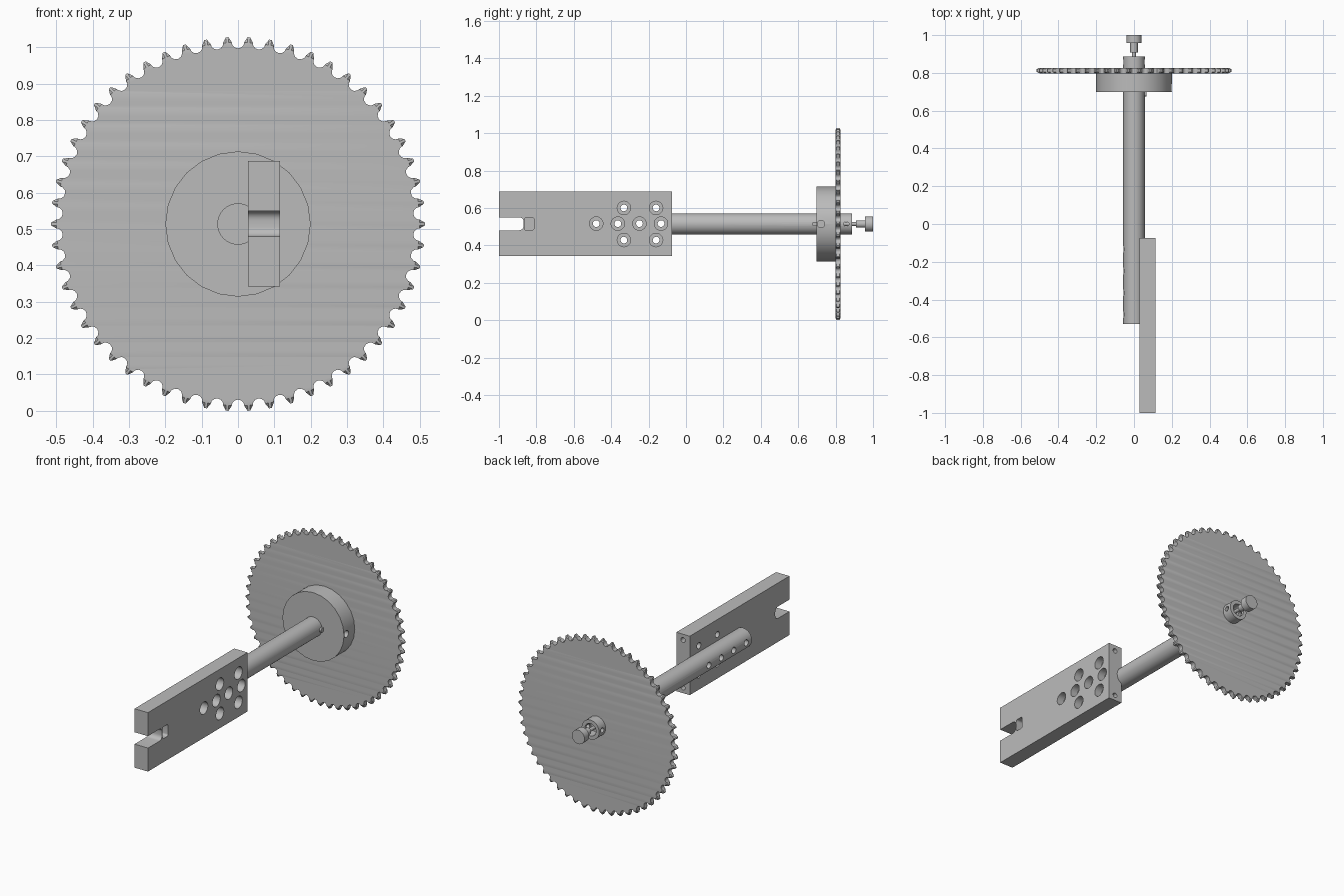
import bpy, bmesh, math
from mathutils import Matrix, Vector

if "Cube" in bpy.data.objects:
    bpy.data.objects.remove(bpy.data.objects["Cube"], do_unlink=True)

CZ = 0.514          # height of the shaft axis
GREY = (0.5, 0.5, 0.5, 1)
steel = bpy.data.materials.new("grey steel")
steel.use_nodes = True
steel.diffuse_color = GREY
steel.node_tree.nodes["Principled BSDF"].inputs["Base Color"].default_value = GREY


def finish(name, bm):
    bmesh.ops.recalc_face_normals(bm, faces=bm.faces)
    mesh = bpy.data.meshes.new(name)
    bm.to_mesh(mesh)
    bm.free()
    mesh.materials.append(steel)
    ob = bpy.data.objects.new(name, mesh)
    bpy.context.collection.objects.link(ob)
    return ob


def rod(name, axis, start, end, radius, sides=32):
    """Cylinder along axis between two points that share the other coordinates."""
    a, b = Vector(start), Vector(end)
    turn = Matrix.Rotation(math.pi / 2, 4, "Y" if axis == "x" else "X")
    bm = bmesh.new()
    bmesh.ops.create_cone(bm, cap_ends=True, segments=sides, radius1=radius, radius2=radius,
                          depth=(b - a).length, matrix=Matrix.Translation((a + b) / 2) @ turn)
    return finish(name, bm)


def box(name, low, high, round_x=0):
    """Box between two corners; round_x rounds the edges that run along x."""
    a, b = Vector(low), Vector(high)
    bm = bmesh.new()
    bmesh.ops.create_cube(bm, size=1, matrix=Matrix.Translation((a + b) / 2)
                          @ Matrix.Diagonal((*(b - a), 1)))
    if round_x:
        edges = [e for e in bm.edges if abs(e.verts[0].co.x - e.verts[1].co.x) > 1e-4]
        bmesh.ops.bevel(bm, geom=edges, offset=round_x, segments=5, profile=0.5, affect="EDGES")
    return finish(name, bm)


def cut(ob, cutter):
    bpy.context.view_layer.objects.active = ob
    mod = ob.modifiers.new("cut", "BOOLEAN")
    mod.operation = "DIFFERENCE"
    mod.solver = "EXACT"
    mod.object = cutter
    bpy.ops.object.modifier_apply(modifier=mod.name)
    bpy.data.objects.remove(cutter, do_unlink=True)


def hole(ob, y, z, radius, x0=-0.2, x1=0.2):
    cut(ob, rod("hole_cutter", "x", (x0, y, z), (x1, y, z), radius, 24))


# Mounting plate with an open slot and a shallow pocket
X0, X1 = 0.028, 0.115
plate = box("mounting_plate", (X0, -1, CZ - 0.172), (X1, -0.075, CZ + 0.174))
cut(plate, box("slot_cutter", (0, -1.2, CZ - 0.034), (0.2, -0.868, CZ + 0.036), 0.025))
cut(plate, box("pocket_cutter", (0.075, -0.864, CZ - 0.034), (0.2, -0.813, CZ + 0.036), 0.012))

# Shaft, flattened where the plate sits
shaft = rod("shaft", "y", (0, -0.53, CZ), (0, 0.887, CZ), 0.057)
cut(shaft, box("flat_cutter", (X0, -0.7, CZ - 0.1), (0.2, -0.075, CZ + 0.1)))

# Counterbored bolt holes: a centre row and two outer pairs
row = [(-0.48 + 0.1155 * i, CZ + 0.002) for i in range(4)]
outer = [(y, CZ + s * 0.086) for y in (-0.332, -0.16) for s in (-1, 1)]
for y, z in row + outer:
    hole(plate, y, z, 0.036, 0.07)
    hole(plate, y, z, 0.018)
for y, z in row:
    hole(shaft, y, z, 0.018)

# Tapped holes in the plate's rear end
for s in (-1, 1):
    cut(plate, rod("end_cutter", "y", (0.072, -0.2, CZ + s * 0.14),
                   (0.072, 0, CZ + s * 0.14), 0.014, 20))

# Bored rear end of the shaft with a cross hole
cut(shaft, rod("bore_cutter", "y", (0, 0.832, CZ), (0, 1, CZ), 0.036, 28))
hole(shaft, 0.857, CZ, 0.014)

# Hub with a set screw hole, and the key at its front
hub = rod("hub", "y", (0, 0.698, CZ), (0, 0.8, CZ), 0.2, 24)
hole(hub, 0.722, CZ, 0.02, 0.06, 0.3)
key = box("shaft_key", (0.03, 0.676, CZ - 0.012), (0.066, 0.75, CZ + 0.012), 0.01)

# Sprocket: rounded roots, narrow tips chamfered on both faces
TEETH, TIP, SEAT, SEAT_R = 54, 0.515, 0.501, 0.0175
pitch = 2 * math.pi / TEETH
outline = []
for t in range(TEETH):
    mid = math.pi / 2 + t * pitch
    for k in range(7):
        a = math.pi * (1 + k / 6)
        across, out = SEAT_R * math.cos(a), SEAT + SEAT_R * math.sin(a)
        outline.append((math.hypot(across, out), mid + math.atan2(across, out)))
    outline += [(TIP, mid + pitch * f) for f in (0.44, 0.56)]
bm = bmesh.new()
layers = []
for y, limit in ((0.798, 0.5), (0.805, TIP), (0.82, TIP), (0.827, 0.5)):
    layers.append([bm.verts.new((min(r, limit) * math.cos(a), y, CZ + min(r, limit) * math.sin(a)))
                   for r, a in outline])
for low, high in zip(layers, layers[1:]):
    for i in range(len(low)):
        bm.faces.new((low[i - 1], low[i], high[i], high[i - 1]))
bm.faces.new(layers[0])
bm.faces.new(layers[-1])
sprocket = finish("sprocket", bm)

# Small bolt in the shaft's rear end
neck = rod("bolt_neck", "y", (0, 0.82, CZ), (0, 0.92, CZ), 0.01, 20)
collar = rod("bolt_collar", "y", (0, 0.908, CZ), (0, 0.96, CZ), 0.02, 24)
head = rod("bolt_head", "y", (0, 0.957, CZ), (0, 1, CZ), 0.041, 28)

# Smooth the round walls, keep edges sharp
bpy.ops.object.select_all(action="DESELECT")
for ob in (plate, shaft, hub, key, sprocket, neck, collar, head):
    ob.select_set(True)
bpy.context.view_layer.objects.active = plate
bpy.ops.object.shade_smooth_by_angle(angle=math.radians(30))
